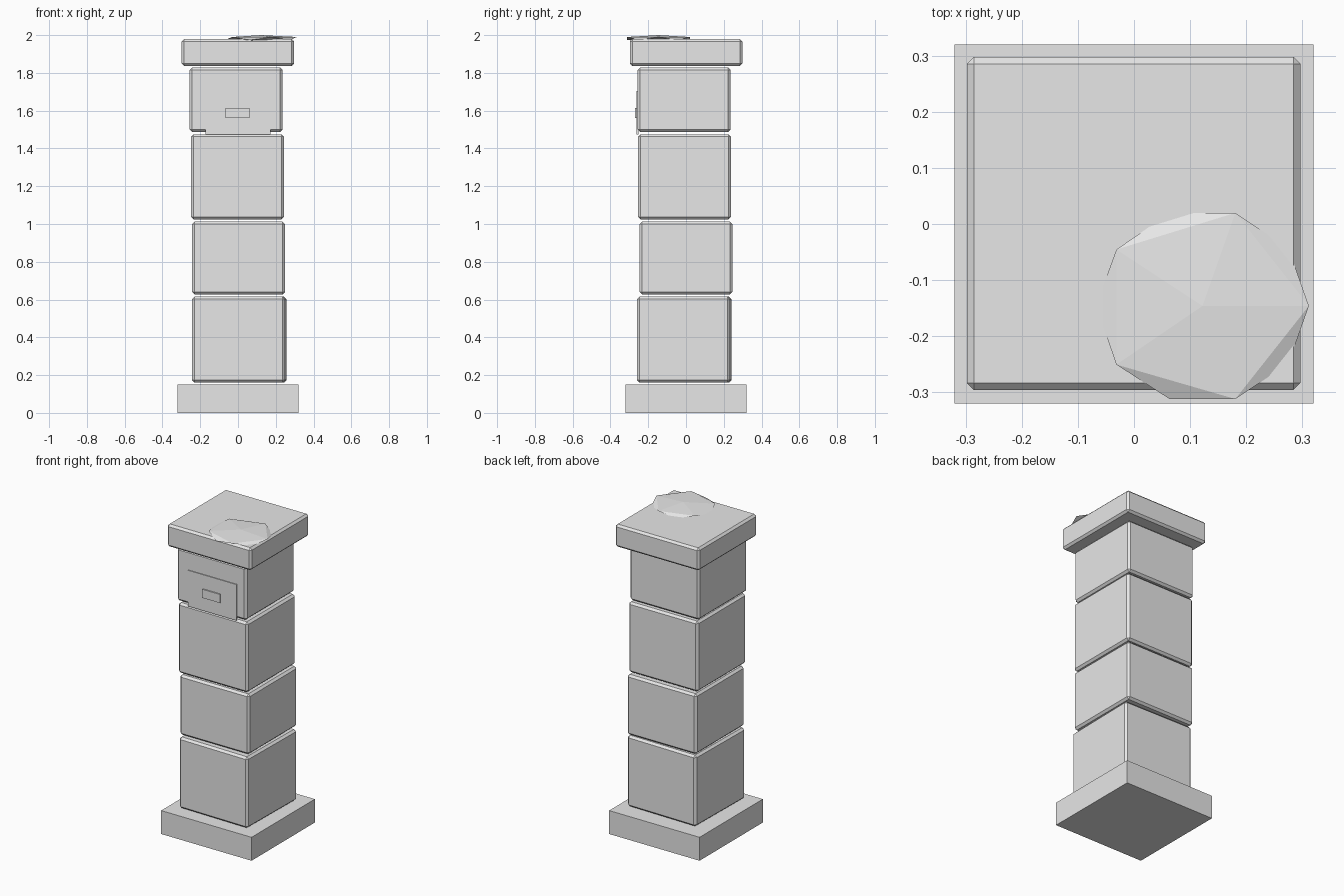
import bpy, bmesh, math
from mathutils import Matrix, Vector

if "Cube" in bpy.data.objects:
    bpy.data.objects.remove(bpy.data.objects["Cube"], do_unlink=True)

stone = bpy.data.materials.new("grey_stone")
stone.use_nodes = True
GREY = (0.8, 0.8, 0.8, 1)
stone.diffuse_color = GREY
stone.node_tree.nodes["Principled BSDF"].inputs["Base Color"].default_value = GREY


def add_object(name, bm):
    mesh = bpy.data.meshes.new(name)
    bm.to_mesh(mesh)
    bm.free()
    mesh.materials.append(stone)
    obj = bpy.data.objects.new(name, mesh)
    bpy.context.collection.objects.link(obj)
    return obj


def box(name, x, y, z, chamfer=0.0, turn=0.0):
    """Box from (low, high) ranges, optionally chamfered and turned about z."""
    size = Vector([r[1] - r[0] for r in (x, y, z)])
    bm = bmesh.new()
    bmesh.ops.create_cube(bm, size=1)
    bmesh.ops.scale(bm, vec=size, verts=bm.verts)
    if chamfer:
        bmesh.ops.bevel(bm, geom=bm.edges[:], offset=chamfer, segments=1,
                        affect='EDGES', profile=0.5)
    obj = add_object(name, bm)
    obj.location = [(r[0] + r[1]) / 2 for r in (x, y, z)]
    obj.rotation_euler.z = math.radians(turn)
    return obj


# Plinth
box("base_plinth", (-0.32, 0.32), (-0.32, 0.32), (0, 0.15))

# Stacked, slightly shifted stone blocks: centre x, centre y, bottom, top, turn
blocks = [
    (0.006, -0.010, 0.16, 0.615, -1.0),
    (0.003, 0.000, 0.627, 1.012, 0),
    (-0.002, -0.008, 1.025, 1.475, 0),
    (-0.010, -0.010, 1.487, 1.828, 0),
]
for i, (cx, cy, low, high, turn) in enumerate(blocks, 1):
    box(f"pillar_block_{i}", (cx - 0.246, cx + 0.246), (cy - 0.246, cy + 0.246),
        (low, high), 0.013, turn)

# Capstone
box("capstone", (-0.298, 0.297), (-0.296, 0.298), (1.836, 1.98), 0.013)

# Front hatch with its small slot plate
box("front_hatch", (-0.173, 0.171), (-0.261, -0.252), (1.475, 1.705))
box("hatch_slot", (-0.065, 0.06), (-0.269, -0.26), (1.56, 1.615))

# Flattened faceted stone chip lying over the front corner
bm = bmesh.new()
bmesh.ops.create_icosphere(bm, subdivisions=1, radius=1)
top = max(bm.verts, key=lambda v: v.co.z)
ring = [v for v in bm.verts if 0 < v.co.z < 0.9]
first = max(ring, key=lambda v: v.co.x)
spin = -math.atan2(first.co.y, first.co.x)
bmesh.ops.rotate(bm, cent=(0, 0, 0), matrix=Matrix.Rotation(spin, 3, 'Z'), verts=bm.verts)
bmesh.ops.scale(bm, vec=(0.212, 0.195, 0.018), verts=bm.verts)
for v in ring:
    if v.co.x < -0.1:
        v.co.y -= 0.002
chip = add_object("loose_stone_chip", bm)
chip.location = (0.122, -0.146, 1.982)
